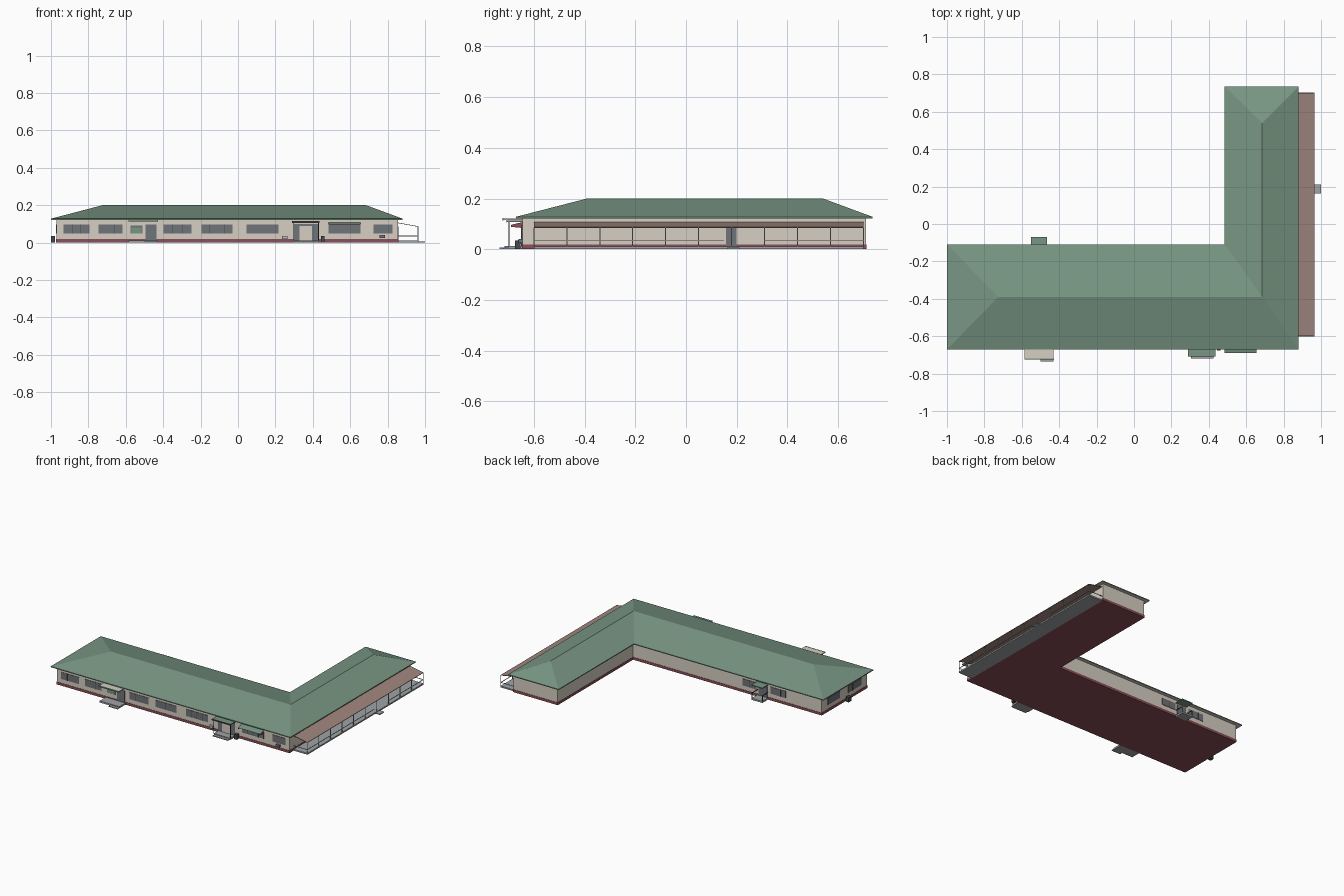
import bpy, bmesh

cube = bpy.data.objects.get("Cube")
if cube:
    bpy.data.objects.remove(cube, do_unlink=True)


def material(name, r, g, b):
    """Flat colour from 0-255 sRGB values."""
    lin = [((c / 255 + 0.055) / 1.055) ** 2.4 for c in (r, g, b)]
    m = bpy.data.materials.new(name)
    m.use_nodes = True
    m.diffuse_color = (*lin, 1)
    m.node_tree.nodes["Principled BSDF"].inputs["Base Color"].default_value = (*lin, 1)
    return m


GREEN = material("roof green", 120, 150, 131)
WALL = material("wall beige", 214, 207, 194)
RED = material("base red", 140, 78, 86)
BROWN = material("porch roof brown", 160, 134, 126)
GLASS = material("window grey", 112, 115, 120)
DARK = material("dark trim", 70, 74, 76)
STONE = material("step grey", 160, 164, 166)
RAIL = material("rail grey", 190, 192, 194)


def mesh_object(name, verts, faces, mat):
    bm = bmesh.new()
    vs = [bm.verts.new(v) for v in verts]
    for f in faces:
        bm.faces.new([vs[i] for i in f])
    bmesh.ops.recalc_face_normals(bm, faces=bm.faces)
    me = bpy.data.meshes.new(name)
    bm.to_mesh(me)
    bm.free()
    me.materials.append(mat)
    ob = bpy.data.objects.new(name, me)
    bpy.context.collection.objects.link(ob)
    return ob


def prism(name, outline, z0, z1, mat):
    """Plan outline raised between two heights."""
    n = len(outline)
    verts = [(x, y, z) for z in (z0, z1) for x, y in outline]
    sides = [(i, (i + 1) % n, (i + 1) % n + n, i + n) for i in range(n)]
    return mesh_object(name, verts, sides + [range(n), range(n, 2 * n)], mat)


def box(name, x0, x1, y0, y1, z0, z1, mat):
    return prism(name, [(x0, y0), (x1, y0), (x1, y1), (x0, y1)], z0, z1, mat)


def ell(x0, y0, x1, y1, xi, yi):
    return [(x0, y0), (x1, y0), (x1, y1), (xi, y1), (xi, yi), (x0, yi)]


# Building body
W, E, S, N = -0.97, 0.855, -0.645, 0.71
XI, YI = 0.51, -0.135
prism("base", ell(W - .002, S - .002, E + .002, N + .002, XI - .002, YI + .002), 0, 0.018, RED)
prism("walls", ell(W, S, E, N, XI, YI), 0.018, 0.123, WALL)

# Hipped roof with a thin eave and a pale soffit
EAVE, RIDGE = 0.128, 0.2
plan = ell(-1, -0.67, 0.88, 0.735, 0.485, -0.11)
ridge = [(-0.725, -0.39, RIDGE), (0.685, -0.39, RIDGE), (0.685, 0.54, RIDGE)]
mesh_object("roof", [(x, y, EAVE) for x, y in plan] + ridge,
            [(0, 1, 7, 6), (1, 2, 8, 7), (2, 3, 8), (3, 4, 7, 8), (4, 5, 6, 7), (5, 0, 6)], GREEN)
eave = prism("eave", plan, 0.122, EAVE, GREEN)
eave.data.materials.append(WALL)
for p in eave.data.polygons:
    p.material_index = int(p.normal.z < -0.5)


# Windows and doors as thin plates: side is the wall, a to b the span along it
def plate(name, side, a, b, z0, z1, mat, d=0.003):
    if side == "front":
        box(name, a, b, S - d, S, z0, z1, mat)
    elif side == "back":
        box(name, a, b, YI, YI + d, z0, z1, mat)
    elif side == "west":
        box(name, W - d, W, a, b, z0, z1, mat)
    else:
        box(name, E, E + d, a, b, z0, z1, mat)


def window(side, a, b, z0=0.048, z1=0.096):
    plate(side + "_window", side, a, b, z0, z1, GLASS)
    panes = max(2, round((b - a) / 0.045))
    for i in range(1, panes):
        m = a + (b - a) * i / panes
        plate(side + "_mullion", side, m - .001, m + .001, z0, z1, DARK, 0.004)


for a, b in [(-.933, -.794), (-.746, -.618), (-.398, -.249), (-.195, -.03),
             (.045, .217), (.484, .655), (.725, .826)]:
    window("front", a, b)
for a, b in [(-.335, -.2), (-.575, -.43)]:
    window("west", a, b)
for a, b in [(-.69, -.57), (-.46, -.35)]:
    window("back", a, b)
plate("front_blind_window", "front", -.575, -.51, .048, .092, GLASS)
plate("front_blind", "front", -.57, -.515, .05, .08, GREEN, 0.005)
plate("left_front_door", "front", -.495, -.436, .012, .096, GLASS)
plate("main_door_surround", "front", .297, .43, .01, .1, GLASS)
plate("main_door", "front", .33, .395, .012, .088, WALL, 0.006)
plate("back_door", "back", -.545, -.475, .012, .092, GLASS)
plate("porch_door", "porch", .157, .2, .012, .087, GLASS)


# Side entrance: canopy, landing and step
box("left_canopy", -.585, -.43, -.72, S, .115, .122, WALL)
box("left_canopy_edge", -.586, -.429, -.724, -.72, .114, .123, GREEN)
box("left_landing", -.585, -.43, -.715, S, 0, .012, STONE)
box("left_step", -.5, -.43, -.735, -.715, 0, .006, STONE)

# Main entrance: green canopy with dark edge, landing and step
box("main_canopy", .29, .435, -.705, S, .108, .114, GREEN)
box("main_canopy_edge", .289, .436, -.708, -.705, .106, .115, DARK)
box("main_landing", .3, .43, -.7, S, 0, .012, STONE)
box("main_step", .305, .425, -.72, -.7, 0, .006, STONE)
for x in (.298, .43):
    box("main_canopy_post", x - .002, x + .002, -.7, -.696, .01, .108, DARK)

# Window awning with red cheeks
mesh_object("awning", [(.484, -.69, .097), (.655, -.69, .097), (.655, S, .108), (.484, S, .108)],
            [(0, 1, 2, 3)], GREEN)
for x in (.484, .652):
    mesh_object("awning_cheek", [(x, -.69, .096), (x, S, .107), (x, S, .084), (x, -.69, .088)],
                [(0, 1, 2, 3)], RED)

# Back entrance: canopy, step and hand rails
box("back_canopy", -.55, -.465, YI, -.07, .1, .106, GREEN)
box("back_step", -.55, -.465, YI, -.07, 0, .012, STONE)
for x in (-.548, -.467):
    box("back_post", x - .002, x + .002, -.076, -.072, .012, .05, DARK)
    box("back_rail", x - .002, x + .002, YI, -.072, .047, .051, DARK)

# Outdoor units and bins along the walls
box("west_bin", -1, -.978, -.425, -.395, 0, .035, DARK)
box("front_bin", .443, .463, -.675, -.652, 0, .035, DARK)
box("front_unit", .235, .265, -.662, S, .02, .036, RAIL)
box("east_unit", .757, .785, -.66, S, .025, .041, GLASS)

# Porch: deck, step and sloping roof
P0, P1, PX = -0.6, 0.7, 0.965
box("porch_deck", E, PX, P0, P1, 0, .01, STONE)
box("porch_step", PX, 1, .162, .21, 0, .006, STONE)
roof_profile = [(E, .107), (PX, .087), (PX, .084), (E, .104)]
mesh_object("porch_roof", [(x, y, z) for y in (P0, P1) for x, z in roof_profile],
            [(0, 1, 2, 3), (4, 5, 6, 7)] + [(i, (i + 1) % 4, (i + 1) % 4 + 4, i + 4) for i in range(4)],
            BROWN)

# Porch posts and rails, open in front of the door
T = 0.002
for i in range(11):
    y = P0 + (P1 - P0) * i / 10
    box("porch_post", PX - 2 * T, PX, y - T, y + T, .01, .085, RAIL)
for a, b in [(P0, .15), (.31, P1)]:
    box("porch_rail", PX - 2 * T, PX, a, b, .034, .037, RAIL)
for y in (P0, P1):
    box("porch_end_rail", E, PX, y - T, y + T, .034, .037, RAIL)
